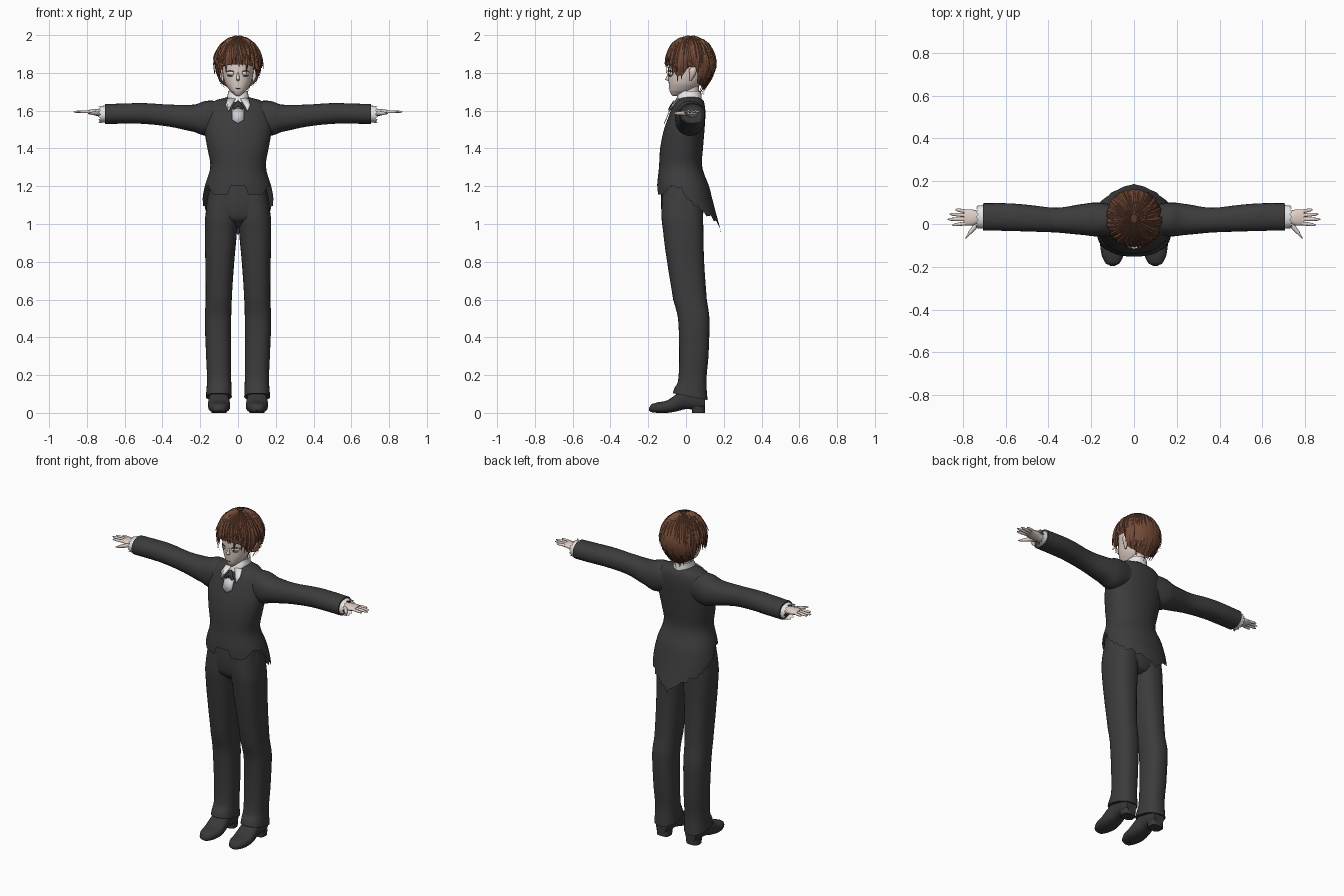
import bpy, bmesh, math, random
from mathutils import Vector

random.seed(4)
if "Cube" in bpy.data.objects:
    bpy.data.objects.remove(bpy.data.objects["Cube"])


def material(name, r, g, b):
    m = bpy.data.materials.new(name)
    m.use_nodes = True
    m.diffuse_color = (r, g, b, 1)
    m.node_tree.nodes["Principled BSDF"].inputs["Base Color"].default_value = (r, g, b, 1)
    return m


SUIT = material("charcoal cloth", .045, .045, .046)
SHOE = material("black leather", .04, .04, .042)
SKIN = material("pale skin", .74, .63, .57)
WHITE = material("white linen", .8, .8, .8)
GREY = material("silver tie", .62, .63, .66)
HAIR = material("brown hair", .175, .07, .04)
DARK = material("dark brown", .1, .04, .024)
EYE = material("eye white", .82, .78, .76)


def finish(name, bm, mat, angle=45):
    bmesh.ops.recalc_face_normals(bm, faces=bm.faces)
    me = bpy.data.meshes.new(name)
    bm.to_mesh(me)
    bm.free()
    me.materials.append(mat)
    for p in me.polygons:
        p.use_smooth = True
    me.set_sharp_from_angle(angle=math.radians(angle))
    ob = bpy.data.objects.new(name, me)
    bpy.context.collection.objects.link(ob)
    return ob


def dense(table, n=4):
    """Catmull-Rom refinement of section rows (t, a0, a1, b0, b1)."""
    rows, out = [Vector(r) for r in table], []
    for i in range(len(rows) - 1):
        p, q = rows[i], rows[i + 1]
        o, r = rows[max(i - 1, 0)], rows[min(i + 2, len(rows) - 1)]
        for k in range(n):
            f = k / n
            v = (2*p + (q - o)*f + (2*o - 5*p + 4*q - r)*f*f + (3*p - o - 3*q + r)*f**3) / 2
            v[0] = p[0] + (q[0] - p[0])*f
            out.append(v)
    return out + [rows[-1]]


def section(rows, t):
    for p, q in zip(rows, rows[1:]):
        if min(p[0], q[0]) <= t <= max(p[0], q[0]):
            return p.lerp(q, (t - p[0]) / (q[0] - p[0]))
    ends = sorted((rows[0], rows[-1]), key=lambda r: abs(r[0] - t))
    return ends[0]


def point(row, ang, power):
    c, s = math.cos(ang), math.sin(ang)
    bend = lambda v: math.copysign(abs(v)**(2 / power), v)
    _, a0, a1, b0, b1 = row
    return (a0 + a1)/2 + (a1 - a0)/2*bend(c), (b0 + b1)/2 + (b1 - b0)/2*bend(s)


def loft(name, table, axis, mat, side=1, hem=None, seg=24, power=2.2, caps=True):
    rows, bm, rings = dense(table), bmesh.new(), []
    steps = 28 if hem else len(rows) - 1
    for k in range(steps + 1):
        ring = []
        for i in range(seg):
            ang = math.tau*i/seg
            t = rows[0][0] + (hem(ang) - rows[0][0])*k/steps if hem else rows[k][0]
            a, b = point(section(rows, t) if hem else rows[k], ang, power)
            x, y, z = {"z": (a, b, t), "x": (t, a, b), "y": (a, t, b)}[axis]
            ring.append(bm.verts.new((x*side, y, z)))
        rings.append(ring)
    for r, q in zip(rings, rings[1:]):
        for i in range(seg):
            j = (i + 1) % seg
            bm.faces.new((r[i], r[j], q[j], q[i]))
    if caps:
        bm.faces.new(rings[0])
        if not hem:
            bm.faces.new(rings[-1])
    return finish(name, bm, mat)


def plate(name, table, pts, mat, off=.006, power=2.2):
    """Thin outline laid on the front of a lofted body."""
    rows, bm, vs = dense(table), bmesh.new(), []
    for x, z in pts:
        _, a0, a1, b0, b1 = section(rows, z)
        u = min(1, abs(x) / a1)
        vs.append(bm.verts.new((x, (b0 + b1)/2 - (b1 - b0)/2*(1 - u**power)**(1/power) - off, z)))
    bm.faces.new(vs)
    mod = finish(name, bm, mat).modifiers.new("thickness", "SOLIDIFY")
    mod.thickness, mod.offset = .004, 0


def ramp(pairs, v):
    for (p, a), (q, b) in zip(pairs, pairs[1:]):
        if v <= q:
            return a + (b - a)*max(0, (v - p)/(q - p))
    return pairs[-1][1]


def sym(rows):
    return [(z, -w, w, f, b) for z, w, f, b in rows]


# Tailcoat with a notched front hem and a ragged long back
coat = sym([(1.675, .045, -.025, .07), (1.662, .10, -.04, .088), (1.64, .15, -.062, .098),
            (1.59, .172, -.085, .103), (1.5, .178, -.117, .098), (1.4, .162, -.137, .09),
            (1.3, .146, -.143, .085), (1.2, .176, -.153, .122), (1.1, .19, -.15, .148),
            (.93, .175, -.13, .19)])


def coat_hem(ang):
    s = math.sin(ang)
    if s < 0 and abs(math.cos(ang)) < .2:
        return 1.2
    z = ramp([(-1, 1.155), (-.75, 1.157), (-.45, 1.205), (-.1, 1.19), (.15, 1.1),
              (.6, 1.04), (.92, 1.0), (1, .94)], s)
    return z + (.03*((s*5) % 1) if s > -.1 else 0)


loft("tailcoat", coat, "z", SUIT, hem=coat_hem, seg=96)

# Trouser seat
loft("trouser_seat", sym([(1.25, .135, -.125, .08), (1.12, .165, -.133, .09), (1.03, .16, -.122, .09),
                          (.99, .09, -.08, .075), (.975, .04, -.04, .05)]), "z", SUIT, seg=32)

# Limbs, hands and shoes
sleeve = [(.08, -.05, .09, 1.49, 1.65), (.17, -.058, .1, 1.468, 1.652), (.23, -.052, .095, 1.487, 1.632),
          (.36, -.04, .076, 1.515, 1.632), (.5, -.035, .09, 1.53, 1.64),
          (.6, -.032, .097, 1.531, 1.638), (.705, -.03, .097, 1.53, 1.635)]
leg = [(1.2, .0, .15, -.125, .085), (1.05, -.002, .172, -.13, .09), (.97, .005, .176, -.122, .092),
       (.8, .02, .173, -.1, .096), (.6, .033, .171, -.068, .11), (.5, .036, .176, -.042, .124),
       (.3, .037, .169, -.036, .119), (.17, .036, .164, -.042, .108), (.09, .033, .17, -.07, .114)]
shoe = [(-.196, .09, .11, .012, .026), (-.185, .068, .132, .004, .045), (-.15, .05, .15, .0, .056),
        (-.1, .042, .158, .0, .066), (-.05, .044, .158, .008, .1), (0, .052, .15, .02, .13),
        (.06, .054, .146, .016, .14), (.1, .064, .136, .02, .12)]
palm = [(.68, .005, .055, 1.563, 1.607), (.72, .002, .06, 1.566, 1.608),
        (.76, -.008, .068, 1.575, 1.608), (.795, -.005, .068, 1.582, 1.604)]
# each finger: base y, tip y, tip x
fingers = {"index": (.003, -.005, .85), "middle": (.022, .022, .872),
           "ring": (.041, .046, .862), "little": (.059, .067, .835)}
for side, label in ((1, "left"), (-1, "right")):
    loft(label + "_sleeve", sleeve, "x", SUIT, side, seg=28)
    trouser = loft(label + "_trouser_leg", leg, "z", SUIT, side, seg=32, power=2.4)
    for v in trouser.data.vertices:
        if v.co.z < .15:
            v.co.z -= v.co.y*.2
    loft(label + "_shoe", shoe, "y", SHOE, side, power=2.5)
    loft(label + "_heel", [(.035, .056, .144, .03, .1), (0, .06, .14, .033, .1)], "z", SHOE, side, power=3)
    frill = lambda a: .728 + .012*(round(a*28/math.tau) % 2)
    loft(label + "_cuff_frill", [(.69, -.022, .09, 1.538, 1.627), (.74, -.02, .085, 1.535, 1.625)],
         "x", WHITE, side, hem=frill, seg=28, caps=False)
    loft(label + "_palm", palm, "x", SKIN, side, seg=16)
    for name, (y0, y1, tip) in fingers.items():
        rows = []
        for f, r in ((0, .009), (.5, .0085), (.85, .0065), (1, .002)):
            y = y0 + (y1 - y0)*f
            rows.append((.785 + (tip - .785)*f, y - r, y + r, 1.594 - r*.85, 1.594 + r*.85))
        loft(f"{label}_{name}_finger", rows, "x", SKIN, side, seg=10)
    loft(label + "_thumb", [(.715, .0, .03, 1.573, 1.6), (.745, -.03, .004, 1.575, 1.598),
                            (.772, -.055, -.032, 1.577, 1.595), (.788, -.07, -.062, 1.583, 1.589)],
         "x", SKIN, side, seg=12)
    # Ear
    loft(label + "_ear", [(1.835, .088, .094, .035, .045), (1.82, .08, .106, .018, .055),
                          (1.79, .078, .102, .018, .05), (1.757, .076, .086, .018, .028)],
         "z", SKIN, side, seg=12)

# Neck, collar and tie
loft("neck", sym([(1.74, .04, -.025, .07), (1.66, .04, -.025, .065), (1.6, .045, -.03, .07)]), "z", SKIN)
loft("shirt_collar", sym([(1.705, .052, -.03, .08), (1.68, .056, -.045, .082), (1.64, .065, -.06, .085)]),
     "z", WHITE, hem=lambda a: 1.645, caps=False)
plate("shirt_front", coat, [(-.045, 1.66), (0, 1.6), (.045, 1.66)], WHITE, .004)
plate("tie", coat, [(-.032, 1.61), (-.032, 1.552), (0, 1.532), (.032, 1.552), (.032, 1.61)], GREY, .009)
plate("tie_knot", coat, [(0, 1.655), (-.03, 1.617), (-.022, 1.605), (0, 1.622),
                         (.022, 1.605), (.03, 1.617)], SUIT, .016)
for s, label in ((1, "left"), (-1, "right")):
    plate(label + "_collar_point", coat, [(s*.012, 1.664), (s*.055, 1.665), (s*.066, 1.63),
                                          (s*.05, 1.595), (s*.04, 1.617)], WHITE, .012)

# Head and face
head = sym([(1.98, .03, -.02, .07), (1.95, .065, -.06, .11), (1.88, .084, -.09, .125),
            (1.82, .083, -.094, .12), (1.78, .078, -.093, .1), (1.74, .066, -.091, .075),
            (1.705, .043, -.087, .035), (1.685, .02, -.078, -.01), (1.677, .008, -.07, -.04)])
loft("head", head, "z", SKIN, seg=32)
loft("nose", sym([(1.805, .004, -.096, -.08), (1.78, .008, -.103, -.08), (1.766, .009, -.11, -.08),
                  (1.758, .006, -.098, -.08)]), "z", SKIN, seg=12)
plate("mouth", head, [(-.014, 1.719), (.014, 1.719), (.008, 1.716), (-.008, 1.716)], DARK, .003)
for s, label in ((1, "left"), (-1, "right")):
    oval = [(s*.041 + .019*math.cos(a*math.tau/12), 1.797 + .013*math.sin(a*math.tau/12)) for a in range(12)]
    plate(label + "_eye", head, oval, EYE, .003)
    plate(label + "_lash", head, [(s*.02, 1.805), (s*.03, 1.812), (s*.05, 1.812), (s*.063, 1.803),
                                  (s*.05, 1.808), (s*.03, 1.808)], DARK, .006)
    plate(label + "_lower_lid", head, [(s*.028, 1.784), (s*.054, 1.784), (s*.048, 1.782),
                                       (s*.034, 1.782)], DARK, .006)

# Hair: a cap under layered tapering locks
cap = sym([(1.992, .015, .005, .045), (1.98, .05, -.035, .08), (1.95, .088, -.073, .118),
           (1.9, .115, -.095, .145), (1.85, .123, -.103, .155), (1.8, .118, -.103, .146),
           (1.75, .1, -.098, .12), (1.69, .07, -.09, .085)])


def hair_hem(ang):
    return ramp([(-1, 1.845), (-.8, 1.835), (-.55, 1.785), (-.25, 1.785), (-.1, 1.83), (.2, 1.83),
                 (.4, 1.75), (1, 1.71)], math.sin(ang))


loft("hair_cap", cap, "z", DARK, hem=hair_hem, seg=64)
cap_rows, bm = dense(cap), bmesh.new()
COUNT, STEPS = 34, 9
for layer in range(3):
    for i in range(COUNT):
        ang = math.tau*(i + layer/3)/COUNT + random.uniform(-.04, .04)
        tip = hair_hem(ang) + layer*.025 - random.uniform(.0, .045)
        swirl, flare = random.uniform(-.16, .16), random.uniform(0, .07)
        strip = []
        for k in range(STEPS + 1):
            f = k/STEPS
            z = 1.992 + (tip - 1.992)*f**1.7
            half = .15*(1 - f**2.6) + .002
            row = []
            for d, lift in ((-half, 0), (0, .035), (half, 0)):
                x, y = point(section(cap_rows, z), ang + d + swirl*f*f, 2.2)
                grow = 1.008 + .012*layer + lift*(1 - f*.5) + flare*f**4
                row.append(bm.verts.new((x*grow, .025 + (y - .025)*grow, z + lift*.15)))
            strip.append(row)
        for r, q in zip(strip, strip[1:]):
            for j in (0, 1):
                bm.faces.new((r[j], r[j + 1], q[j + 1], q[j]))
finish("hair_locks", bm, HAIR, 30)
